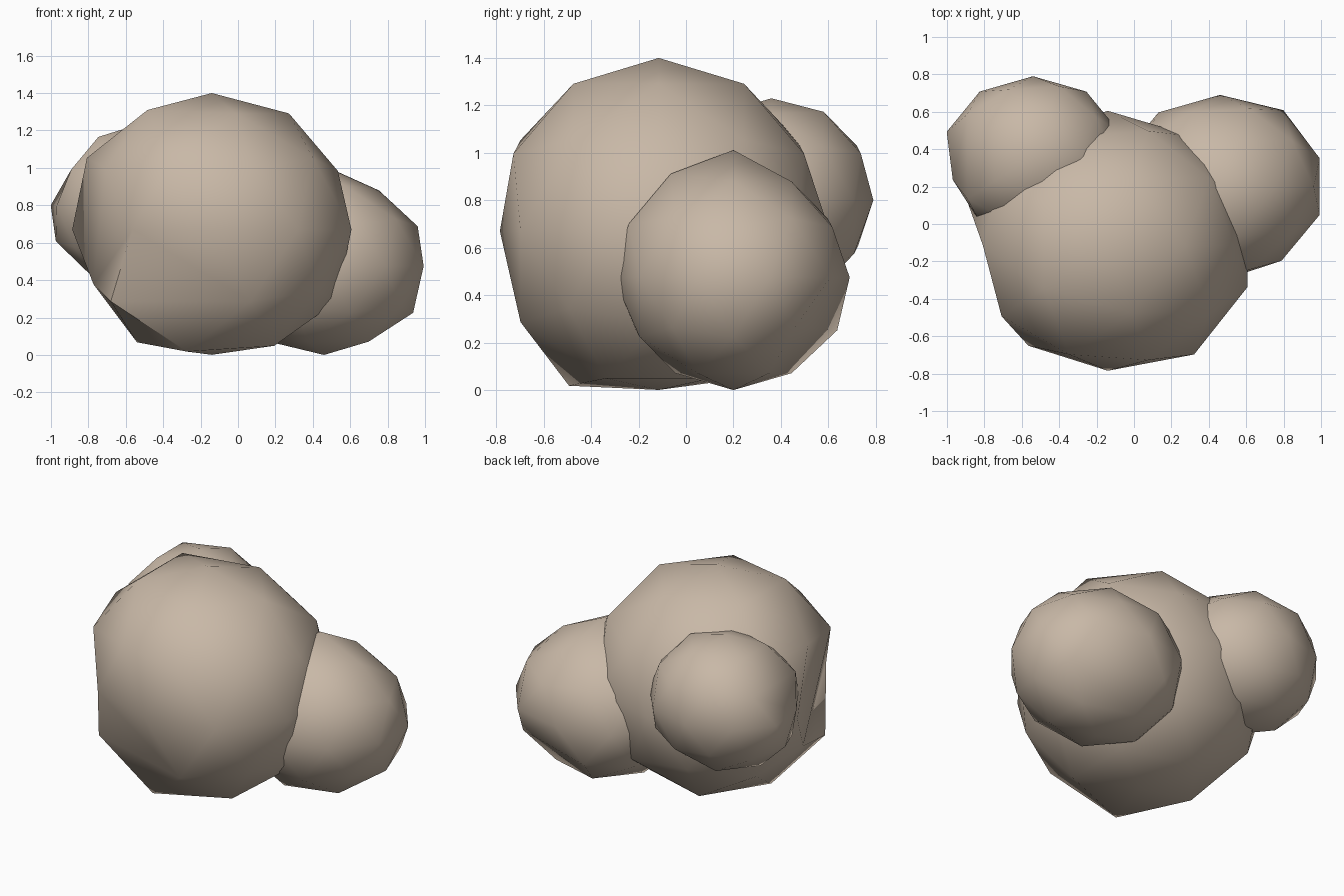
import bpy
import bmesh
import math
from mathutils import Vector

cube = bpy.data.objects.get("Cube")
if cube:
    bpy.data.objects.remove(cube, do_unlink=True)

# Single stone colour
stone = bpy.data.materials.new("warm_grey_stone")
stone.use_nodes = True
colour = (0.58, 0.48, 0.385, 1.0)
stone.diffuse_color = colour
bsdf = stone.node_tree.nodes["Principled BSDF"]
bsdf.inputs["Base Color"].default_value = colour
bsdf.inputs["Roughness"].default_value = 0.9


def nearest(bm, direction):
    """Vertex lying closest to a direction from the centre."""
    d = Vector(direction).normalized()
    return max(bm.verts, key=lambda v: v.co.normalized().dot(d))


def boulder(name, centre, radii, nudges=(), chips=()):
    """Coarse round rock; nudges push corners in or out, chips cut one off flat."""
    bm = bmesh.new()
    bmesh.ops.create_icosphere(bm, subdivisions=2, radius=1)
    for direction, factor in nudges:
        nearest(bm, direction).co *= factor
    for direction in chips:
        bmesh.ops.dissolve_verts(bm, verts=[nearest(bm, direction)])
    bmesh.ops.triangulate(bm, faces=[f for f in bm.faces if len(f.verts) > 3])
    bmesh.ops.scale(bm, vec=radii, verts=bm.verts)
    bmesh.ops.recalc_face_normals(bm, faces=bm.faces)
    mesh = bpy.data.meshes.new(name)
    bm.to_mesh(mesh)
    bm.free()
    mesh.materials.append(stone)
    obj = bpy.data.objects.new(name, mesh)
    obj.location = centre
    bpy.context.collection.objects.link(obj)
    bpy.ops.object.select_all(action="DESELECT")
    obj.select_set(True)
    bpy.context.view_layer.objects.active = obj
    bpy.ops.object.shade_smooth_by_angle(angle=math.radians(45))
    return obj


# Large boulder, chipped on its front right side and low at the front
boulder("large_boulder", (-0.14, -0.115, 0.67), (0.785, 0.72, 0.73),
        nudges=[((0, 0, -1), 0.917), ((0, -1, 0), 0.93),
                ((-0.59, -0.81, 0), 0.92), ((-0.16, -0.5, -0.85), 1.05),
                ((-0.89, 0, -0.45), 0.9), ((0.89, 0, 0.45), 0.96),
                ((-0.43, -0.31, 0.85), 1.03), ((-0.43, 0.31, 0.85), 1.03),
                ((-0.53, 0, -0.85), 0.97)],
        chips=[(-0.95, -0.31, 0), (-0.28, -0.85, -0.45)])

# Medium boulder at the left side, chipped low at the back
boulder("medium_boulder", (0.46, 0.2, 0.475), (0.56, 0.49, 0.475),
        nudges=[((0, 0, 1), 1.13), ((0.16, -0.5, 0.85), 1.08),
                ((0, -1, 0), 1.03), ((0.28, -0.85, 0.45), 1.06),
                ((-0.28, 0.85, -0.45), 1.05), ((0.59, 0.81, 0), 1.03)],
        chips=[(0.26, 0.81, -0.53)])

# Small boulder raised at the back right, chipped on its outer side
boulder("small_boulder", (-0.54, 0.36, 0.8), (0.485, 0.43, 0.43),
        nudges=[((-0.95, -0.31, 0), 0.93), ((-0.26, 0.81, 0.53), 1.03),
                ((0.16, 0.5, 0.85), 1.02), ((0.28, 0.85, 0.45), 1.03)],
        chips=[(-0.85, 0, 0.53)])
